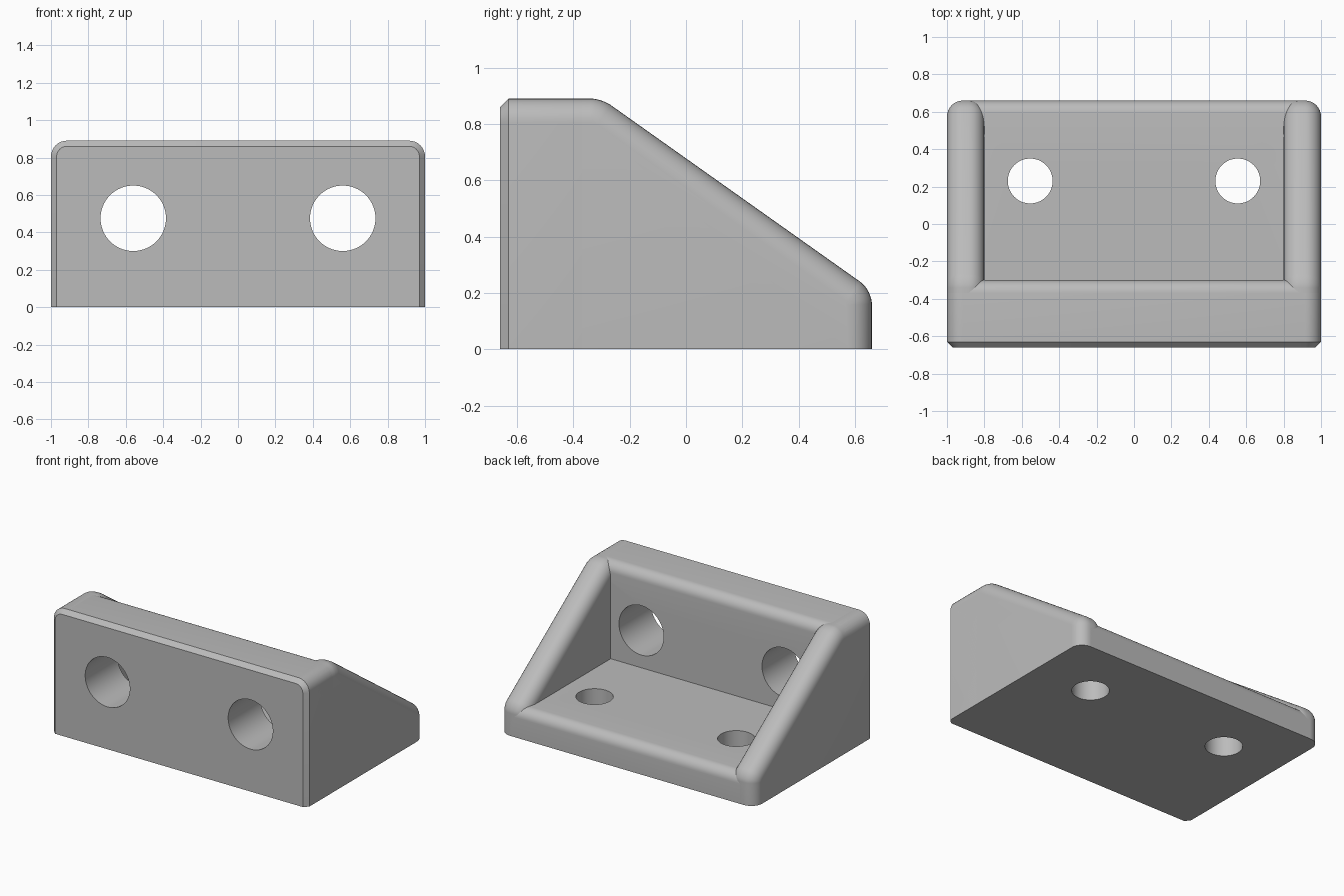
import bpy, bmesh, math
from mathutils import Matrix, Vector

cube = bpy.data.objects.get("Cube")
if cube:
    bpy.data.objects.remove(cube, do_unlink=True)

grey = bpy.data.materials.new("plain_grey")
grey.use_nodes = True
grey.diffuse_color = (0.5, 0.5, 0.5, 1)
grey.node_tree.nodes["Principled BSDF"].inputs["Base Color"].default_value = (0.5, 0.5, 0.5, 1)

BACK, INNER, TOP, FLOOR = 0.66, -0.30, 0.89, 0.21
RIM = 0.085


def prism(points, direction, corners):
    """Extrude a profile; corners maps a point index to its rounding length."""
    bm = bmesh.new()
    verts = [bm.verts.new(p) for p in points]
    bm.faces.new(verts)
    for i, size in corners.items():
        bmesh.ops.bevel(bm, geom=[verts[i]], offset=size, segments=8,
                        profile=0.5, affect='VERTICES')
    face = bm.faces[:][0]
    new = bmesh.ops.extrude_face_region(bm, geom=[face], use_keep_orig=True)["geom"]
    bmesh.ops.translate(bm, vec=direction,
                        verts=[g for g in new if isinstance(g, bmesh.types.BMVert)])
    bmesh.ops.recalc_face_normals(bm, faces=bm.faces)
    return bm


def bevel(bm, rule, size, segments):
    """Bevel the edges for which the rule holds at both ends."""
    edges = [e for e in bm.edges if all(rule(v.co) for v in e.verts)
             and max(v.co.z for v in e.verts) > 0.01]
    bmesh.ops.bevel(bm, geom=edges, offset=size, segments=segments,
                    profile=0.5, affect='EDGES')


def finish(bm, name):
    bmesh.ops.recalc_face_normals(bm, faces=bm.faces)
    mesh = bpy.data.meshes.new(name)
    bm.to_mesh(mesh)
    bm.free()
    mesh.materials.append(grey)
    obj = bpy.data.objects.new(name, mesh)
    bpy.context.collection.objects.link(obj)
    return obj


def drill(obj, centre, radius, axis):
    """Cut a round hole through the part along an axis."""
    bm = bmesh.new()
    turn = Vector((0, 0, 1)).rotation_difference(Vector(axis)).to_matrix().to_4x4()
    bmesh.ops.create_cone(bm, cap_ends=True, segments=64, radius1=radius, radius2=radius,
                          depth=1, matrix=Matrix.Translation(centre) @ turn)
    cutter = finish(bm, obj.name + "_hole_cutter")
    cutter.hide_render = True
    cutter.hide_set(True)
    cutter.display_type = 'WIRE'
    mod = obj.modifiers.new("hole", 'BOOLEAN')
    mod.operation, mod.solver, mod.object = 'DIFFERENCE', 'EXACT', cutter


# Upright wall: rounded top corners, chamfered front, rounded inner top edge
wall_bm = prism([(-1, -BACK, 0), (1, -BACK, 0), (1, -BACK, TOP), (-1, -BACK, TOP)],
                (0, INNER + BACK, 0), {2: RIM, 3: RIM})
bevel(wall_bm, lambda c: c.y < -BACK + 0.001, 0.03, 1)
bevel(wall_bm, lambda c: c.y > INNER - 0.001, 0.07, 8)
wall = finish(wall_bm, "upright_wall")

# Floor plate with a rounded rear edge
half = 1 - RIM
floor_bm = prism([(-half, -0.5, 0), (half, -0.5, 0), (half, BACK, 0), (-half, BACK, 0)],
                 (0, 0, FLOOR), {})
bevel(floor_bm, lambda c: c.y > BACK - 0.001 and c.z > 0.1, 0.07, 8)
floor = finish(floor_bm, "floor_plate")

# Sloped side gussets with rounded rims
parts = [wall, floor]
for side, name in ((1, "left_gusset"), (-1, "right_gusset")):
    start = -BACK + 0.03
    profile = [(start, 0), (BACK, 0), (BACK, FLOOR), (INNER, TOP), (start, TOP)]
    bm = prism([(side * 0.8, y, z) for y, z in profile], (side * 0.2, 0, 0),
               {2: 0.05, 3: 0.04})
    for x in (0.8, 1.0):
        bevel(bm, lambda c: abs(abs(c.x) - x) < 0.001
              and (c.y > start + 0.01 or c.z > TOP - 0.001), RIM, 8)
    parts.append(finish(bm, name))

# Bolt holes
for side in (-1, 1):
    drill(wall, (side * 0.56, -0.48, 0.475), 0.175, (0, 1, 0))
    drill(floor, (side * 0.555, 0.23, 0.1), 0.12, (0, 0, 1))

# Smooth the rounded edges only
bpy.ops.object.select_all(action='DESELECT')
for obj in parts:
    obj.select_set(True)
    bpy.context.view_layer.objects.active = obj
    for mod in obj.modifiers[:]:
        bpy.ops.object.modifier_apply(modifier=mod.name)
bpy.ops.object.shade_smooth_by_angle(angle=math.radians(30))
for obj in bpy.data.objects[:]:
    if obj.name.endswith("cutter") or "_hole_cutter" in obj.name:
        bpy.data.objects.remove(obj, do_unlink=True)
